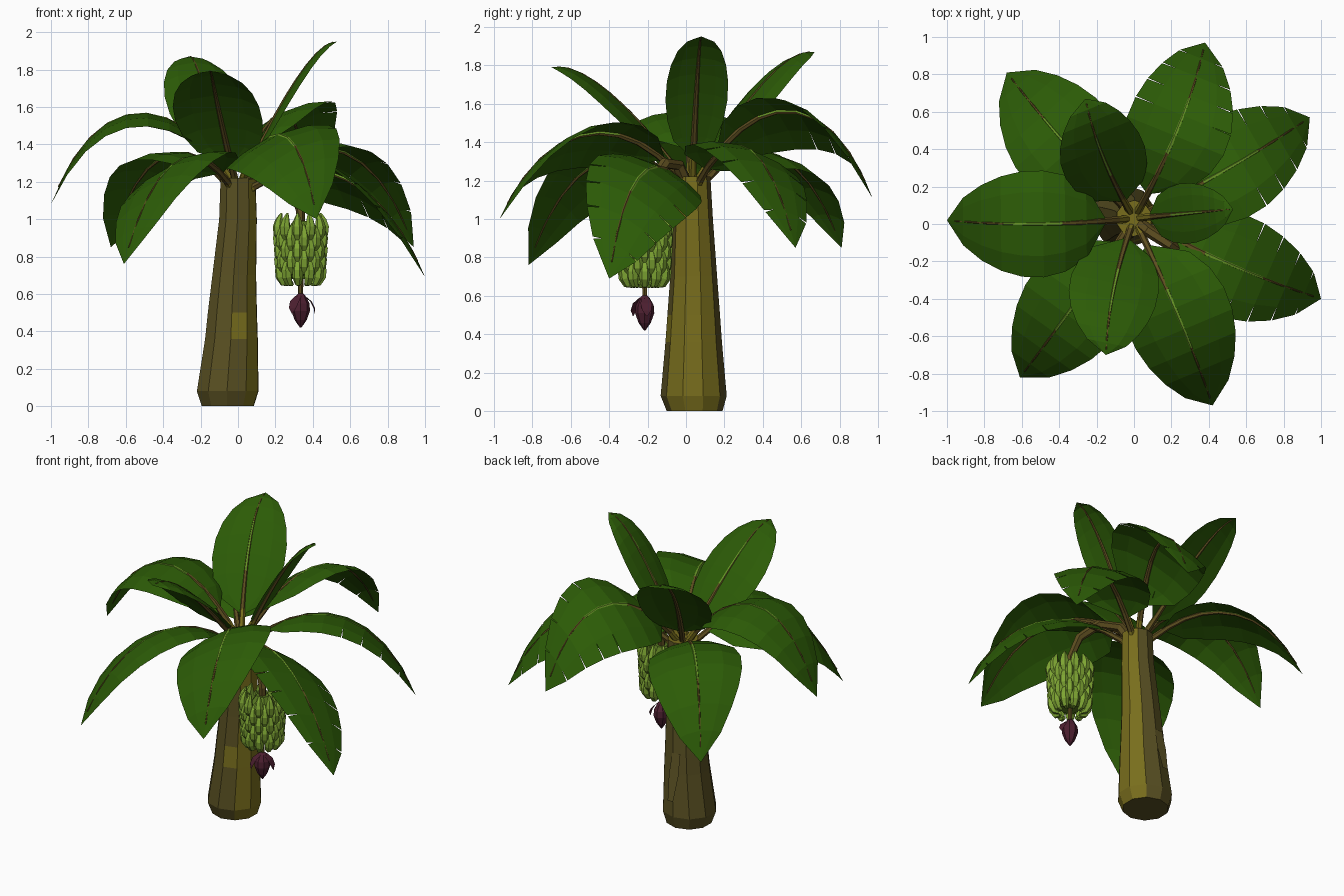
import bpy, math
from mathutils import Vector

cube = bpy.data.objects.get("Cube")
if cube:
    bpy.data.objects.remove(cube, do_unlink=True)


def material(name, rgb):
    m = bpy.data.materials.new(name)
    m.use_nodes = True
    m.diffuse_color = (*rgb, 1)
    bsdf = m.node_tree.nodes["Principled BSDF"]
    bsdf.inputs["Base Color"].default_value = (*rgb, 1)
    bsdf.inputs["Roughness"].default_value = 0.9
    return m


LEAF = material("leaf green", (0.025, 0.105, 0.002))
RIB = material("pale rib green", (0.14, 0.3, 0.02))
BARK = material("bark brown", (0.1, 0.08, 0.016))
MOSS = material("yellow bark", (0.19, 0.155, 0.012))
STEM = material("stem brown", (0.11, 0.075, 0.014))
FRUIT = material("fruit green", (0.21, 0.38, 0.033))
FRUIT_DARK = material("fruit stem green", (0.1, 0.19, 0.015))
BUD = material("bud purple", (0.075, 0.014, 0.03))


def make(name, verts, faces, mats, rule=None):
    me = bpy.data.meshes.new(name)
    me.from_pydata(verts, [], faces)
    me.update()
    for m in mats:
        me.materials.append(m)
    if rule:
        for p in me.polygons:
            p.material_index = rule(p)
    ob = bpy.data.objects.new(name, me)
    bpy.context.collection.objects.link(ob)
    return ob


def tube(path, radii, sides, side, level=False):
    """Closed tube through path; side is a vector across the bend."""
    path = [Vector(p) for p in path]
    side = Vector(side).normalized()
    verts, faces = [], []
    for i, p in enumerate(path):
        tan = path[min(i + 1, len(path) - 1)] - path[max(i - 1, 0)]
        if level:
            tan = Vector((0, 0, 1))
        up = tan.cross(side).normalized()
        for k in range(sides):
            a = math.tau * k / sides
            verts.append(p + (side * math.cos(a) + up * math.sin(a)) * radii[i])
    for i in range(len(path) - 1):
        for k in range(sides):
            a, b = i * sides + k, i * sides + (k + 1) % sides
            faces.append((a, b, b + sides, a + sides))
    faces.append(tuple(reversed(range(sides))))
    faces.append(tuple(range(len(verts) - sides, len(verts))))
    return verts, faces


def join(parts):
    verts, faces = [], []
    for v, f in parts:
        n = len(verts)
        verts += v
        faces += [tuple(i + n for i in q) for q in f]
    return verts, faces


# Trunk: leaning and tapered, with a yellow side, top and one patch in front
def bark_rule(p):
    n = p.normal
    patch = n.x > .05 and n.y < 0 and .36 < p.center.z < .5
    return int(n.x > .6 or n.z > .9 or patch)


trunk = tube([(-.055, .045, 0), (-.055, .04, .08), (-.035, .04, .36), (-.03, .04, .5),
              (-.02, .04, .7), (0, .035, 1.0), (0, .03, 1.22)],
             [.145, .172, .147, .137, .122, .105, .097], 10, (1, .3, 0), level=True)
make("trunk", *trunk, [BARK, MOSS], bark_rule)

# Dry sheath strip peeling off the back of the trunk
strip = [Vector((-.05 + s * w, y, z))
         for y, z, w in ((.175, .5, .03), (.205, .36, .035), (.24, .2, .02)) for s in (-1, 1)]
make("dry_sheath", strip, [(0, 1, 3, 2), (2, 3, 5, 4)], [BARK])

# Leaves
BASE = Vector((0, .03, 0))


def leaf(name, tip, root_z, rise, arch, width, tilt, bow, gap):
    tip = Vector(tip)
    flat = Vector((tip.x, tip.y, 0)) - BASE
    reach = flat.length
    out = flat.normalized()
    side = Vector((-out.y, out.x, 0))
    ctrl = [(0, root_z), (.3 * reach, rise), (.75 * reach, arch), (reach, tip.z)]

    def centre(t):
        k = ((1 - t) ** 3, 3 * t * (1 - t) ** 2, 3 * t * t * (1 - t), t ** 3)
        r = sum(a * c[0] for a, c in zip(k, ctrl))
        z = sum(a * c[1] for a, c in zip(k, ctrl))
        return BASE + out * r + side * bow * math.sin(math.pi * t) + Vector((0, 0, z))

    def blade(t, u):
        s = min(max((t - .15) / .85, 0), 1)
        w = width * max(math.sin(math.pi * s ** .8), 0) ** .7 * u
        return centre(t) + side * w + Vector((0, 0, tilt * w - .25 * abs(w * u)))

    # Blade panels, split at the outer edge where the leaf is torn
    verts, faces = [], []
    n = 8
    for i in range(n):
        t0, t1 = .15 + .85 * i / n, .15 + .85 * (i + 1) / n
        for sgn in (-1, 1):
            for u0, u1 in ((0, .6), (.6, 1)):
                g = gap if u1 == 1 else 0
                a0 = t0 + (g if i > 3 else 0)
                a1 = t1 - (g if 3 <= i < n - 1 else 0)
                b = len(verts)
                verts += [blade(t0, sgn * u0), blade(t1, sgn * u0),
                          blade(a1, sgn * u1), blade(a0, sgn * u1)]
                q = (b, b + 1, b + 2, b + 3)
                faces.append(q if sgn < 0 else q[::-1])
    make(name, verts, faces, [LEAF])

    # Stalk and midrib under the blade, breaking through it in places
    def rib_rule(p):
        r = (p.center - BASE).xy.length
        if r < .09:
            return 2
        return int(p.normal.z > .4 and .36 < r / reach < .7)

    ts = [.95 * i / 10 for i in range(11)]
    radii = [.019 * (1 - t) ** 1.2 + .003 for t in ts]
    path = [centre(t) - Vector((0, 0, .75 * r * min(1, t * 5))) for t, r in zip(ts, radii)]
    make(name + "_midrib", *tube(path, radii, 6, side), [STEM, RIB, MOSS], rib_rule)


LEAVES = [
    ("right_leaf", (-1, .02, 1.08), 1.15, 1.69, 1.75, .287, 0, .025, 0),
    ("back_right_leaf", (-.68, .81, .85), 1.1, 1.5, 1.46, .29, .1, .015, 0),
    ("back_young_leaf", (-.26, .67, 1.87), 1.15, 1.48, 1.91, .23, 0, .03, 0),
    ("back_leaf", (.38, .97, 1.11), 1.15, 1.66, 1.77, .28, -.48, -.04, .003),
    ("back_left_leaf", (.94, .57, .85), 1.1, 1.52, 1.52, .28, -.25, -.02, .003),
    ("left_young_leaf", (.53, .08, 1.95), 1.15, 1.5, 1.97, .163, 0, 0, 0),
    ("left_leaf", (1, -.4, .69), 1.1, 1.42, 1.32, .28, -.5, -.025, .003),
    ("front_left_leaf", (.42, -.97, 1.0), 1.15, 1.58, 1.58, .285, .42, .018, 0),
    ("front_young_leaf", (-.15, -.7, 1.79), 1.15, 1.47, 1.84, .24, 0, -.03, 0),
    ("front_right_leaf", (-.61, -.82, .76), 1.1, 1.5, 1.4, .28, .33, .01, 0),
]
for spec in LEAVES:
    leaf(*spec)

# Fruit stalk arching out of the crown
CX, CY = .335, -.215
make("fruit_stalk", *tube([(0, .03, 1.12), (.08, -.04, 1.28), (.19, -.11, 1.29),
                           (.29, -.18, 1.19), (CX, CY, 1.04), (CX, CY, .56)],
                          [.035, .032, .03, .027, .024, .012], 6, (.58, .81, 0)), [STEM])
make("bunch_core", *tube([(CX, CY, z) for z in (.68, .74, .92, .99)],
                         [.06, .09, .09, .04], 8, (1, 0, 0), level=True), [FRUIT_DARK])

# Rows of upturned fruit, plump in the middle and dark only at the ends
fruits = []
ROWS, COUNT = 5, 11
PROFILE = [(-.03, 0, .012), (-.006, .006, .02), (.01, .04, .029), (.014, .075, .029),
           (.008, .11, .021), (-.002, .138, .01), (-.006, .148, .005)]
for row in range(ROWS):
    ring = .1 + .003 * row
    base = Vector((CX, CY, .652 + row * .058))
    for k in range(COUNT):
        a = math.tau * (k + .5 * (row % 2)) / COUNT
        d = Vector((math.cos(a), math.sin(a), 0))
        fruits.append(tube([base + d * (ring + r) + Vector((0, 0, h)) for r, h, _ in PROFILE],
                           [p[2] for p in PROFILE], 6, (-d.y, d.x, 0)))
per = len(fruits[0][1])
make("fruit_bunch", *join(fruits), [FRUIT, FRUIT_DARK], lambda p: int(p.index % per >= per - 2))

# Flower bud with two lifted bracts
make("flower_bud", *tube([(CX, CY, z) for z in (.42, .46, .51, .55, .59, .605)],
                         [.004, .032, .05, .047, .026, .01], 8, (1, 0, 0), level=True), [BUD])
for name, d in (("left_bract", Vector((1, .15, 0))), ("right_bract", Vector((-.6, -.8, 0)))):
    across = Vector((-d.y, d.x, 0))
    rows = [(.02, .59, .02), (.055, .56, .03), (.073, .525, .024), (.075, .495, .003)]
    v = [Vector((CX, CY, z)) + d * r + across * w * s for r, z, w in rows for s in (-1, 1)]
    make(name, v, [(i, i + 2, i + 3, i + 1) for i in (0, 2, 4)], [BUD])
